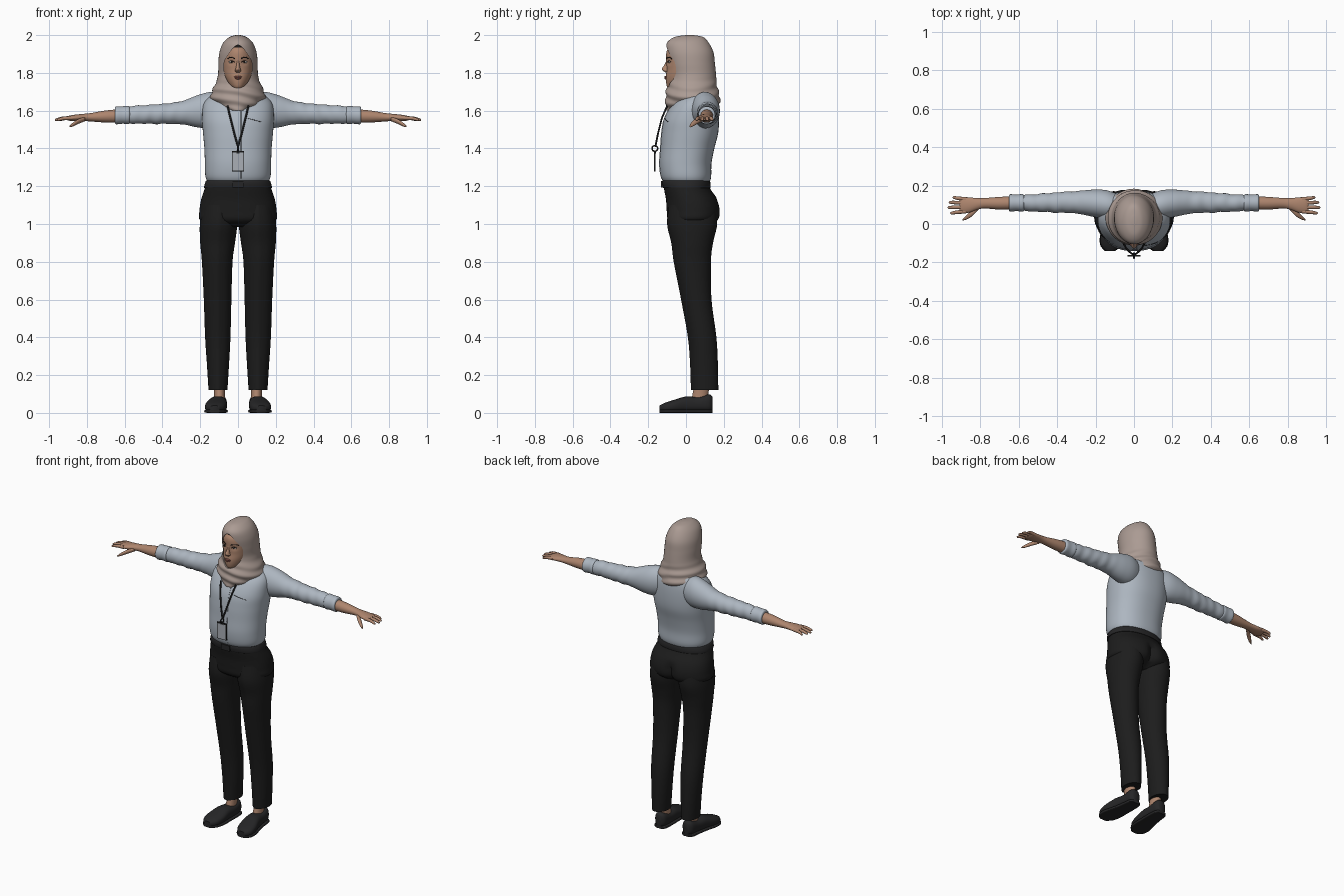
import bpy, bmesh, math
from mathutils import Vector, Matrix
from mathutils.bvhtree import BVHTree

if "Cube" in bpy.data.objects:
    bpy.data.objects.remove(bpy.data.objects["Cube"])


def material(name, *rgb):
    m = bpy.data.materials.new(name)
    m.use_nodes = True
    m.diffuse_color = (*rgb, 1)
    node = next(n for n in m.node_tree.nodes if n.type == 'BSDF_PRINCIPLED')
    node.inputs["Base Color"].default_value = (*rgb, 1)
    node.inputs["Roughness"].default_value = 0.8
    return m


SHIRT = material("shirt pale blue", .42, .47, .53)
SCARF = material("scarf taupe", .41, .33, .295)
SKIN = material("skin", .42, .235, .155)
CLOTH = material("trouser black", .012, .012, .012)
LEATHER = material("leather black", .019, .019, .02)
HAIR = material("dark brown", .012, .009, .008)
LIPS = material("lips", .28, .10, .08)
WHITE = material("eye white", .6, .56, .52)
CARD = material("card grey", .40, .43, .47)


def finish(name, bm, mat):
    bmesh.ops.recalc_face_normals(bm, faces=bm.faces)
    me = bpy.data.meshes.new(name)
    bm.to_mesh(me)
    bm.free()
    me.materials.append(mat)
    me.shade_smooth()
    me.set_sharp_from_angle(angle=math.radians(50))
    ob = bpy.data.objects.new(name, me)
    bpy.context.collection.objects.link(ob)
    return ob


def spline(rows, steps):
    pts = [rows[0], *rows, rows[-1]]
    out = []
    for a, b, c, d in zip(pts, pts[1:], pts[2:], pts[3:]):
        for k in range(steps):
            u = k / steps
            out.append([.5 * (2*q + (r-p)*u + (2*p-5*q+4*r-s)*u*u + (3*q-p-3*r+s)*u**3)
                        for p, q, r, s in zip(a, b, c, d)])
    return out + [rows[-1]]


def loft(name, rows, mat, axis=2, n=40, steps=5, power=2, mod=None, side=1):
    """Skin oval sections: position on axis, two centres, two radii."""
    bm = bmesh.new()
    rings = []
    for t, a, b, ra, rb in spline(rows, steps):
        ring = []
        for i in range(n):
            ang = math.tau * i / n
            co, si = math.cos(ang), math.sin(ang)
            u = a + ra * math.copysign(abs(co) ** (2 / power), co)
            v = b + rb * math.copysign(abs(si) ** (2 / power), si)
            p, c = [u, v], [a, b]
            p.insert(axis, t)
            c.insert(axis, t)
            p, c = Vector(p), Vector(c)
            if mod:
                p = mod(p, c)
            p.x *= side
            ring.append(bm.verts.new(p))
        rings.append(ring)
    for lo, hi in zip(rings, rings[1:]):
        for i in range(n):
            j = (i + 1) % n
            bm.faces.new((lo[i], lo[j], hi[j], hi[i]))
    bm.faces.new(rings[0])
    bm.faces.new(rings[-1])
    return finish(name, bm, mat)


def ball(name, at, radii, mat):
    bm = bmesh.new()
    bmesh.ops.create_uvsphere(bm, u_segments=16, v_segments=10, radius=1,
                              matrix=Matrix.Translation(at) @ Matrix.Diagonal((*radii, 1)))
    return finish(name, bm, mat)


def box(name, at, size, mat):
    bm = bmesh.new()
    bmesh.ops.create_cube(bm, size=1, matrix=Matrix.Translation(at) @ Matrix.Diagonal((*size, 1)))
    return finish(name, bm, mat)


def tube(name, pts, r, mat, cyclic=False):
    cu = bpy.data.curves.new(name, 'CURVE')
    cu.dimensions = '3D'
    cu.bevel_depth, cu.bevel_resolution, cu.use_fill_caps = r, 2, True
    sp = cu.splines.new('POLY')
    sp.points.add(len(pts) - 1)
    for q, p in zip(sp.points, pts):
        q.co = (*p, 1)
    sp.use_cyclic_u = cyclic
    cu.materials.append(mat)
    ob = bpy.data.objects.new(name, cu)
    bpy.context.collection.objects.link(ob)


def front_of(ob):
    """Return a function giving the point on the front of ob at x, z."""
    me = ob.data
    tree = BVHTree.FromPolygons([v.co for v in me.vertices], [p.vertices[:] for p in me.polygons])
    return lambda x, z: tree.ray_cast(Vector((x, -1, z)), Vector((0, 1, 0)))[0] or Vector((x, -.1, z))


# Shirt body
torso = loft("shirt_body", [
    (1.215, 0, .005, .155, .118), (1.25, 0, 0, .172, .133), (1.32, 0, -.003, .175, .138),
    (1.40, 0, .007, .178, .143), (1.48, 0, .02, .185, .15), (1.56, 0, .03, .19, .145),
    (1.64, 0, .05, .18, .12), (1.69, 0, .07, .13, .085), (1.72, 0, .07, .07, .06)],
    SHIRT, n=56, power=2.25)

# Trousers: hips with a seat crease, then belt
def seat(p, c):
    if p.y > c.y and p.z < 1.14:
        p.y -= .03 * math.exp(-(p.x / .025) ** 2) * min(1, (1.14 - p.z) / .06)
    return p

loft("trouser_hips", [
    (1.235, 0, 0, .163, .12), (1.19, 0, .005, .175, .122), (1.13, 0, .03, .195, .136),
    (1.07, 0, .04, .204, .142), (1.02, 0, .038, .2, .132), (.985, 0, .035, .12, .08)],
    CLOTH, n=56, power=2.2, mod=seat)
loft("belt", [(1.19, 0, .004, .177, .124), (1.195, 0, .004, .18, .127),
              (1.225, 0, .001, .172, .127), (1.23, 0, .001, .168, .122)],
     LEATHER, n=56, steps=2, power=2.2)
box("belt_buckle", (0, -.126, 1.21), (.06, .012, .036), LEATHER)


def crease(p, c):
    if p.y < c.y:
        p.y -= .005 * math.exp(-((p.x - c.x) / .014) ** 2)
    return p


def wrinkle(p, c):
    amount = .035 * max(0, min(1, (p.x - .25) / .12))
    wave = math.sin(95 * p.x + 30 * (p.z - c.z)) + .6 * math.sin(61 * p.x - 40 * (p.y - c.y))
    return c + (p - c) * (1 + amount * wave)


SHOE = [(.14, .1, .05, .022, .036), (.12, .1, .052, .038, .046), (.06, .102, .045, .044, .04),
        (0, .108, .045, .049, .042), (-.06, .116, .036, .057, .034),
        (-.11, .122, .028, .05, .026), (-.14, .124, .024, .024, .015)]

for side, word in ((1, "left_"), (-1, "right_")):
    # Leg, ankle and shoe
    loft(word + "trouser_leg", [
        (1.10, .1, .035, .09, .12), (1.0, .103, .035, .099, .13), (.9, .108, .035, .092, .108),
        (.8, .11, .036, .081, .096), (.6, .108, .057, .073, .078), (.4, .107, .088, .067, .073),
        (.25, .106, .098, .058, .071), (.12, .106, .101, .05, .07)],
        CLOTH, side=side, mod=crease)
    loft(word + "ankle", [(.04, .098, .07, .03, .045), (.09, .098, .075, .028, .042),
                          (.18, .1, .09, .03, .04)], SKIN, n=24, side=side)
    loft(word + "shoe", SHOE, LEATHER, axis=1, n=32, power=2.5, side=side)
    loft(word + "shoe_sole", [(y, x, .009, r + .004, .009) for y, x, z, r, h in SHOE],
         LEATHER, axis=1, n=24, power=5, side=side)

    # Sleeve with rolled cuff
    loft(word + "sleeve", [
        (.07, .09, 1.605, .06, .08), (.14, .1, 1.603, .075, .096), (.21, .108, 1.597, .071, .086),
        (.30, .113, 1.589, .058, .061), (.40, .112, 1.583, .053, .053),
        (.50, .11, 1.58, .046, .049), (.59, .11, 1.577, .041, .044)],
        SHIRT, axis=0, steps=8, mod=wrinkle, side=side)
    loft(word + "cuff", [
        (.572, .11, 1.577, .038, .04), (.58, .11, 1.577, .046, .048), (.61, .11, 1.577, .043, .046),
        (.645, .11, 1.575, .045, .047), (.652, .11, 1.575, .036, .038)],
        SHIRT, axis=0, steps=4, side=side)

    # Forearm, palm, fingers and thumb
    loft(word + "forearm_and_palm", [
        (.62, .11, 1.572, .035, .036), (.70, .108, 1.569, .033, .032), (.78, .108, 1.565, .027, .022),
        (.82, .104, 1.564, .031, .019), (.86, .099, 1.562, .04, .017),
        (.895, .098, 1.56, .041, .013), (.908, .098, 1.559, .034, .008)],
        SKIN, axis=0, n=32, side=side)
    fingers = (("index", .065, .958, -.008), ("middle", .088, .97, -.002),
               ("ring", .11, .965, .003), ("little", .13, .945, .008))
    for finger, y, tip, spread in fingers:
        loft(word + finger + "_finger", [
            (.875, y, 1.561, .01, .011), ((tip + .89) / 2, y + spread / 2, 1.559, .0095, .0095),
            (tip - .008, y + spread, 1.552, .0075, .007), (tip, y + spread, 1.55, .002, .002)],
            SKIN, axis=0, n=12, steps=4, side=side)
    loft(word + "thumb", [
        (.81, .085, 1.556, .012, .012), (.845, .055, 1.543, .016, .013),
        (.875, .033, 1.526, .011, .01), (.893, .022, 1.515, .003, .003)],
        SKIN, axis=0, n=14, steps=4, side=side)


# Head with eye sockets; the hairline is dark
def sockets(p, c):
    if p.y < c.y:
        p.y += .007 * math.exp(-((abs(p.x) - .035) / .018) ** 2 - ((p.z - 1.857) / .014) ** 2)
    return p

head = loft("head", [
    (1.96, 0, .01, .04, .07), (1.92, 0, 0, .068, .1), (1.87, 0, 0, .08, .105),
    (1.82, 0, 0, .08, .102), (1.78, 0, -.004, .072, .103), (1.745, 0, -.014, .056, .091),
    (1.72, 0, -.03, .036, .066), (1.70, 0, -.03, .02, .04)],
    SKIN, n=64, steps=7, mod=sockets)
head.data.materials.append(HAIR)
for face in head.data.polygons:
    if face.center.z > 1.931:
        face.material_index = 1

loft("nose", [(1.872, 0, -.094, .007, .008), (1.845, 0, -.1, .008, .013),
              (1.822, 0, -.106, .013, .022), (1.812, 0, -.104, .017, .018),
              (1.803, 0, -.1, .01, .01)], SKIN, n=20)
face_at = front_of(head)
for word, z, w in (("upper", 1.779, .021), ("lower", 1.771, .017)):
    ball(word + "_lip", face_at(0, z), (w, .007, .0055), LIPS)
for s, word in ((1, "left_"), (-1, "right_")):
    eye = face_at(s * .035, 1.857)
    ball(word + "eye", eye, (.014, .005, .006), WHITE)
    ball(word + "iris", eye - Vector((0, .003, 0)), (.006, .0035, .0055), HAIR)
    tube(word + "eyelid", [face_at(s * (.02 + .0075 * i), z) - Vector((0, .003, 0)) for i, z in
                           enumerate((1.857, 1.862, 1.864, 1.862, 1.858))], .0018, HAIR)
    tube(word + "eyebrow", [face_at(s * (.016 + .01 * i), z) for i, z in
                            enumerate((1.876, 1.88, 1.882, 1.881, 1.874))], .0026, HAIR)


# Headscarf with folds, cut open around the face
def folds(p, c):
    amount = .03 * max(0, min(1, (1.78 - p.z) / .06))
    return c + (p - c) * (1 + amount * math.sin(115 * p.z + 22 * p.x + 9 * abs(p.x)))

def egg(p, c):
    p.x *= 1 - .4 * max(0, (p.z - 1.86) / .09)
    return p

scarf = loft("headscarf", [
    (2.0, 0, .02, .012, .02), (1.99, 0, .015, .045, .075), (1.96, 0, .01, .078, .11),
    (1.91, 0, .02, .098, .125), (1.85, 0, .029, .104, .124), (1.79, 0, .037, .106, .122),
    (1.74, 0, .034, .12, .129), (1.70, 0, .033, .14, .139), (1.66, 0, .036, .142, .144),
    (1.625, 0, .027, .11, .136), (1.60, 0, -.02, .05, .085)],
    SCARF, n=64, steps=6, mod=folds)
cutter = loft("face_cutter", [(-.25, 0, 1.833, .075, .114), (-.02, 0, 1.833, .075, .114)],
              SCARF, axis=1, n=48, steps=1, mod=egg)
cutter.hide_render = True
cut = scarf.modifiers.new("face_opening", 'BOOLEAN')
cut.operation, cut.solver, cut.object = 'DIFFERENCE', 'EXACT', cutter
bpy.context.view_layer.objects.active = scarf
bpy.ops.object.modifier_apply(modifier=cut.name)
bpy.data.objects.remove(cutter)
scarf.data.set_sharp_from_angle(angle=math.radians(50))

# Chest pocket edge and shirt front edge
chest = front_of(torso)
tube("pocket_edge", [chest(.05 + .015 * i, 1.56 - .004 * i) for i in range(6)], .0015, LEATHER)
tube("shirt_front_edge", [chest(.016, 1.24 + .03 * i) for i in range(13)], .002, SHIRT)

# Lanyard, ring and badge
for s, word in ((1, "left_"), (-1, "right_")):
    tube(word + "lanyard", [(s * .055, -.1, 1.625), (s * .04, -.128, 1.56),
                            (s * .02, -.148, 1.48), (0, -.162, 1.41)], .005, LEATHER)
tube("lanyard_ring", [(0, -.165 + .015 * math.cos(math.tau * i / 20), 1.4 + .015 * math.sin(math.tau * i / 20))
                      for i in range(20)], .004, LEATHER, cyclic=True)
box("badge_clip", (0, -.165, 1.382), (.014, .01, .016), LEATHER)
box("badge_frame", (0, -.165, 1.333), (.066, .007, .108), LEATHER)
box("badge_card", (0, -.1685, 1.331), (.057, .003, .097), CARD)
